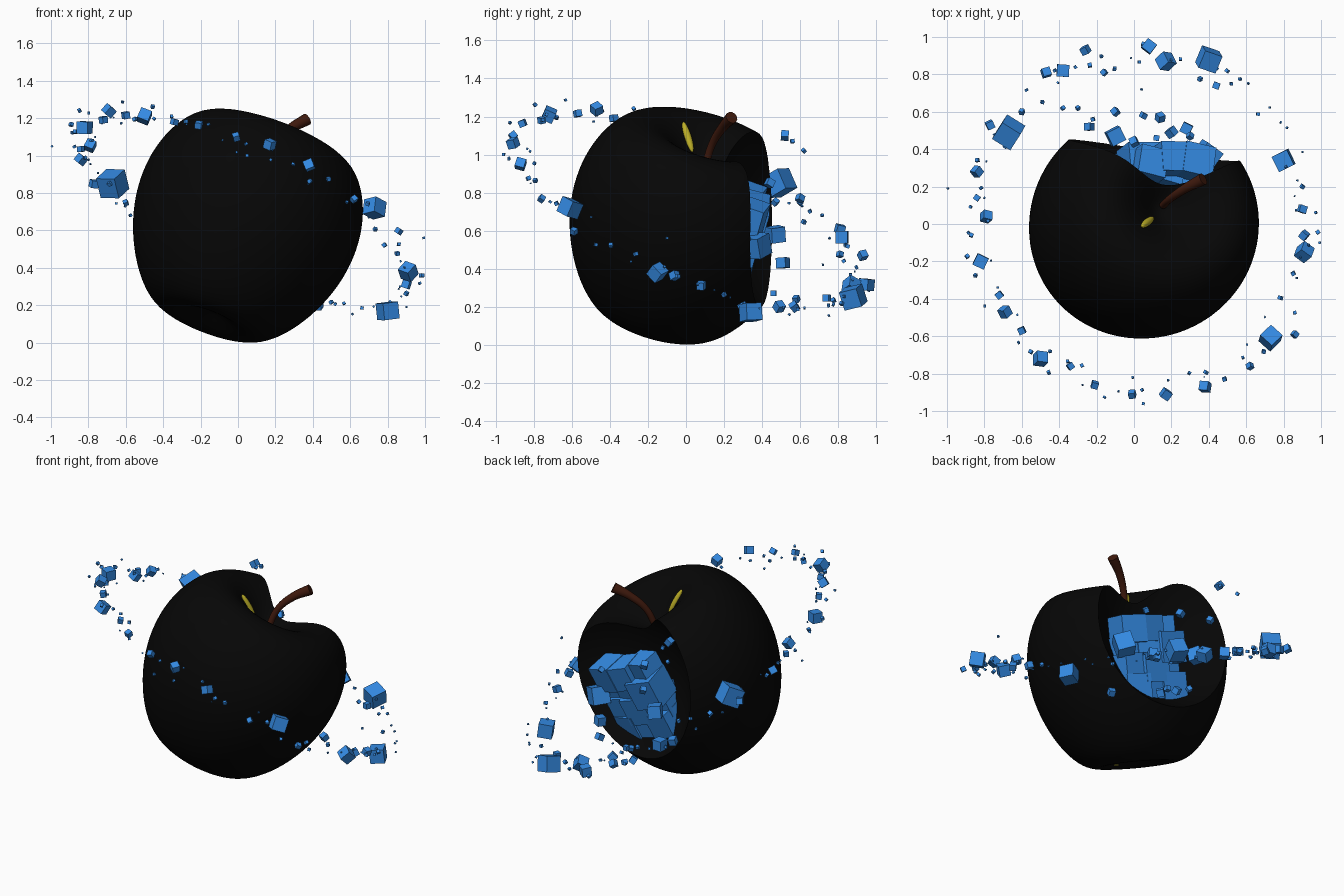
import bpy, bmesh, math, random
from mathutils import Vector, Matrix, Euler

if "Cube" in bpy.data.objects:
    bpy.data.objects.remove(bpy.data.objects["Cube"])

random.seed(7)
CENTRE = Vector((0.03, -0.02, 0.635))
AXIS = Vector((0.34, 0.26, 0.90)).normalized()
TILT = Vector((0, 0, 1)).rotation_difference(AXIS).to_matrix().to_4x4()
FRAME = Matrix.Translation(CENTRE) @ TILT


def material(name, rgb):
    m = bpy.data.materials.new(name)
    m.diffuse_color = (*rgb, 1)
    m.use_nodes = True
    m.node_tree.nodes["Principled BSDF"].inputs["Base Color"].default_value = m.diffuse_color
    return m


BLACK = material("black_skin", (0.002, 0.002, 0.002))
BLUE = material("blue", (0.035, 0.26, 0.78))
BROWN = material("brown", (0.05, 0.010, 0.004))
YELLOW = material("yellow", (0.5, 0.42, 0.02))


def add_object(name, bm, mat):
    bmesh.ops.recalc_face_normals(bm, faces=bm.faces)
    me = bpy.data.meshes.new(name)
    bm.to_mesh(me)
    bm.free()
    me.materials.append(mat)
    ob = bpy.data.objects.new(name, me)
    bpy.context.collection.objects.link(ob)
    return ob


def activate(ob):
    bpy.ops.object.select_all(action='DESELECT')
    ob.select_set(True)
    bpy.context.view_layer.objects.active = ob


def add_cube(bm, pos, size, rot=None):
    if rot is None:
        rot = Euler([random.uniform(0, math.pi) for _ in range(3)]).to_matrix().to_4x4()
    bmesh.ops.create_cube(bm, size=size, matrix=Matrix.Translation(pos) @ rot)


# apple body: revolved profile, tilted
profile = [(0, .34), (.06, .355), (.15, .44), (.25, .505), (.35, .53), (.46, .49),
           (.545, .38), (.597, .24), (.615, .1), (.605, -.05), (.565, -.2), (.495, -.35),
           (.405, -.475), (.31, -.55), (.22, -.565), (.12, -.53), (0, -.48)]
bm = bmesh.new()
verts = [bm.verts.new((r, 0, z)) for r, z in profile]
edges = [bm.edges.new(p) for p in zip(verts, verts[1:])]
bmesh.ops.spin(bm, geom=verts + edges, cent=(0, 0, 0), axis=(0, 0, 1),
               angle=2 * math.pi, steps=32)
bmesh.ops.remove_doubles(bm, verts=bm.verts, dist=1e-4)
bmesh.ops.transform(bm, matrix=FRAME, verts=bm.verts)
apple = add_object("apple_body", bm, BLACK)

# bite cutter: tall ellipsoid behind the apple
bm = bmesh.new()
bmesh.ops.create_uvsphere(bm, u_segments=48, v_segments=32, radius=1,
                          matrix=Matrix.Translation((0.15, 0.69, 0.72))
                          @ Matrix.Diagonal((0.56, 0.53, 0.62, 1)))
cutter = add_object("bite_cutter", bm, BLACK)
cutter.hide_render = True

activate(apple)
sub = apple.modifiers.new("smooth", 'SUBSURF')
sub.levels = sub.render_levels = 2
cut = apple.modifiers.new("bite", 'BOOLEAN')
cut.operation, cut.solver, cut.object = 'DIFFERENCE', 'EXACT', cutter
for name in ("smooth", "bite"):
    bpy.ops.object.modifier_apply(modifier=name)
bpy.ops.object.shade_smooth_by_angle(angle=math.radians(35))
bpy.data.objects.remove(cutter)
apple.data.transform(Matrix.Translation((0, 0, -min(v.co.z for v in apple.data.vertices))))

# yellow slivers in the two hollows
for name, angle, r, z, slope, scale in (
        ("top_flesh", 218, .15, .435, -38, (.09, .02, .018)),
        ("bottom_flesh", 285, .15, -.545, 20, (.02, .07, .01))):
    bm = bmesh.new()
    place = (FRAME @ Matrix.Rotation(math.radians(angle), 4, 'Z')
             @ Matrix.Translation((r, 0, z)) @ Matrix.Rotation(math.radians(slope), 4, 'Y')
             @ Matrix.Diagonal((*scale, 1)))
    bmesh.ops.create_uvsphere(bm, u_segments=20, v_segments=10, radius=1, matrix=place)
    activate(add_object(name, bm, YELLOW))
    bpy.ops.object.shade_smooth_by_angle(angle=math.radians(40))

# stem: tapered bent tube
cu = bpy.data.curves.new("stem", 'CURVE')
cu.dimensions, cu.bevel_depth, cu.bevel_resolution = '3D', 0.033, 4
cu.use_fill_caps = True
sp = cu.splines.new('BEZIER')
path = [(.155, .10, .94, .6), (.20, .14, 1.06, .62), (.275, .19, 1.14, .75), (.37, .24, 1.195, 1.0)]
sp.bezier_points.add(len(path) - 1)
for p, (x, y, z, r) in zip(sp.bezier_points, path):
    p.co, p.radius = (x, y, z), r
    p.handle_left_type = p.handle_right_type = 'AUTO'
cu.materials.append(BROWN)
stem = bpy.data.objects.new("stem", cu)
bpy.context.collection.objects.link(stem)
activate(stem)
bpy.ops.object.convert(target='MESH')
bpy.ops.object.shade_smooth_by_angle(angle=math.radians(40))


# orbiting cubes: x, y, size; height follows the tilted ring plane
def ring_z(x, y):
    return 0.73 - 0.43 * x - 0.40 * y


ring = [(.17, .87, .07), (.08, .95, .06),
        (-.38, .82, .065), (-.47, .81, .045), (-.26, .93, .04), (-.16, .81, .028),
        (.90, .08, .04), (.91, -.06, .04), (.86, -.59, .03), (.62, -.76, .03),
        (-.21, -.86, .035), (-.34, -.76, .032),
        (-.60, -.57, .035), (-.72, -.38, .035),
        (-.79, .04, .05), (-.84, .14, .03), (-.84, .28, .045),
        (-.77, .53, .04), (.44, .74, .035), (-.60, .60, .025), (.90, .20, .02),
        (-.87, -.06, .02), (.52, .75, .015), (-.38, .62, .02)]
# larger cubes that stray from the plane: x, y, z, size
stray = [(-.67, .49, .85, .115), (.40, .88, .25, .10), (.80, .34, .17, .09),
         (.73, -.61, .72, .085), (.91, -.15, .38, .07), (.38, -.87, .95, .05),
         (.17, -.91, 1.06, .048), (-.01, -.91, 1.10, .035), (-.50, -.72, 1.21, .062),
         (-.69, -.47, 1.24, .05), (-.82, -.20, 1.15, .065), (-.995, .19, 1.05, .01),
         (.993, -.1, .56, .012), (.05, -.96, 1.0, .015), (.05, .96, .29, .02)]
bm = bmesh.new()
for x, y, s in ring:
    add_cube(bm, (x, y, ring_z(x, y)), s)
for x, y, z, s in stray:
    add_cube(bm, (x, y, z), s)
for i in range(75):
    a = 2 * math.pi * (i + random.random()) / 75
    r = random.uniform(.82, .95)
    x, y = .04 + r * math.cos(a), r * math.sin(a)
    add_cube(bm, (x, y, ring_z(x, y) + random.uniform(-.05, .05)), random.uniform(.007, .022))
add_object("orbiting_cubes", bm, BLUE)

# cubes packed in the bite, aligned with the apple
bm = bmesh.new()
for i in range(3):
    for j in range(4):
        off = Vector(((i - 1) * .13, random.uniform(-.03, .03), (j - 1.5) * .12))
        size = random.uniform(.15, .2)
        spin = Matrix.Rotation(random.uniform(-.25, .05), 4, 'Z')
        add_cube(bm, Vector((.14, .28, .55)) + TILT.to_3x3() @ off, size, TILT @ spin)
add_object("bite_cubes", bm, BLUE)

# cubes drifting out of the bite
bm = bmesh.new()
for x, y, z, s in ((.39, .37, .52, .11), (-.10, .47, .58, .08), (.28, .51, .43, .055),
                   (.20, .49, .20, .045), (-.24, .52, 1.10, .04), (-.22, .56, 1.07, .02),
                   (-.10, .60, .77, .035), (.43, .30, .20, .04), (-.30, .62, 1.02, .02),
                   (.12, .46, .27, .03), (.05, .58, .24, .03), (.14, .57, .20, .04),
                   (.04, .72, .42, .01), (.30, .47, .75, .03), (.0, .44, .85, .04)):
    add_cube(bm, (x, y, z), s)
add_object("drifting_cubes", bm, BLUE)
